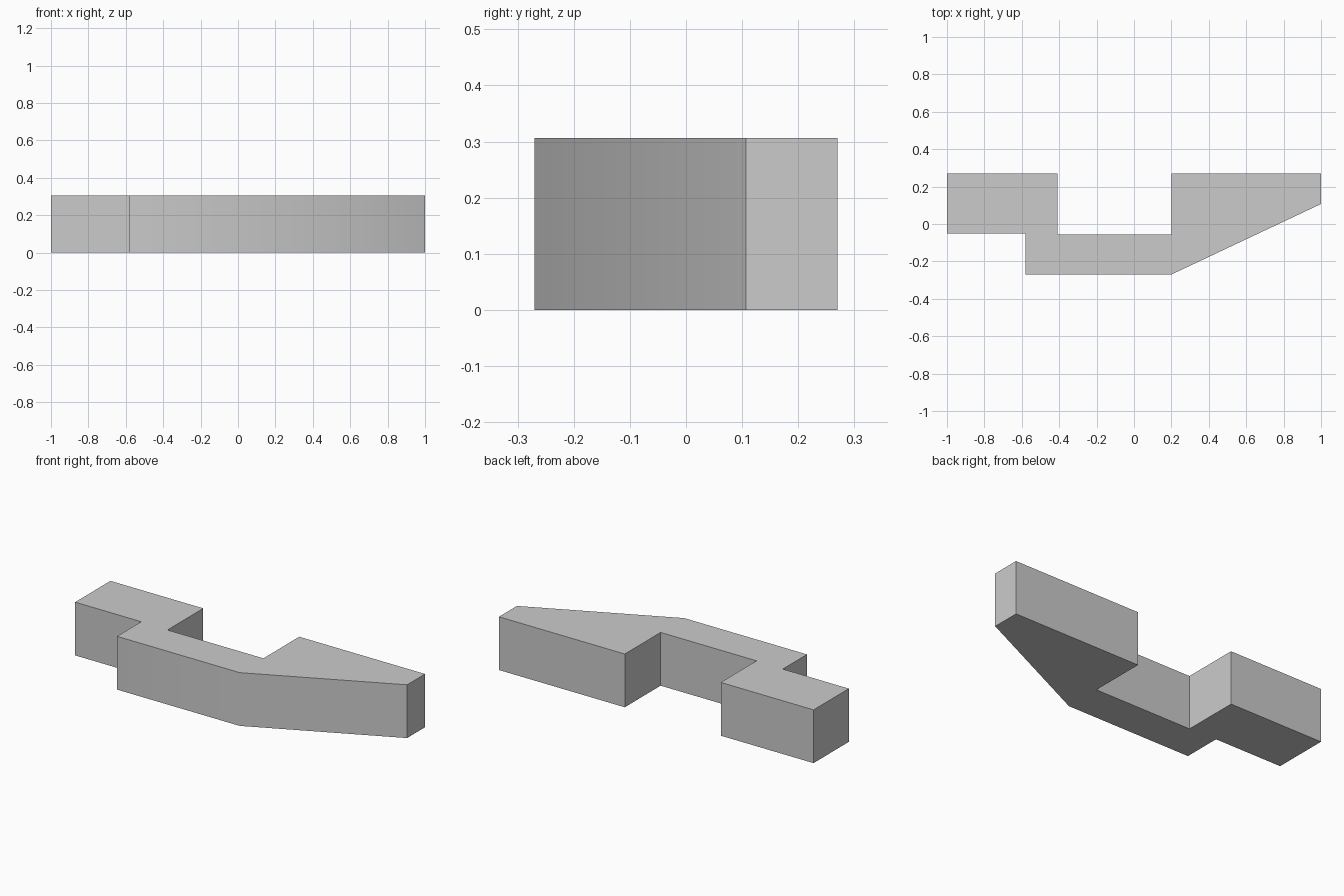
import bpy
import bmesh
import math

cube = bpy.data.objects.get("Cube")
if cube:
    bpy.data.objects.remove(cube, do_unlink=True)

HEIGHT = 0.306

# Plain grey finish
grey = bpy.data.materials.new("plain_grey")
grey.use_nodes = True
color = (0.6, 0.6, 0.6, 1)
grey.diffuse_color = color
grey.node_tree.nodes["Principled BSDF"].inputs["Base Color"].default_value = color

# Plan outline, counter-clockwise from the front step
outline = [
    (-0.58, -0.27), (0.2, -0.27), (1, 0.107), (1, 0.27), (0.2, 0.27),
    (0.2, -0.055), (-0.41, -0.055), (-0.41, 0.27), (-1, 0.27),
    (-1, -0.05), (-0.58, -0.05),
]

# Extrude the outline into a solid bracket
bm = bmesh.new()
base = bm.faces.new([bm.verts.new((x, y, 0)) for x, y in outline])
top = bmesh.ops.extrude_face_region(bm, geom=[base], use_keep_orig=True)
verts = [g for g in top["geom"] if isinstance(g, bmesh.types.BMVert)]
bmesh.ops.translate(bm, verts=verts, vec=(0, 0, HEIGHT))
bmesh.ops.recalc_face_normals(bm, faces=bm.faces)
mesh = bpy.data.meshes.new("bracket")
bm.to_mesh(mesh)
bm.free()
mesh.materials.append(grey)

bracket = bpy.data.objects.new("bracket", mesh)
bpy.context.collection.objects.link(bracket)

# The shallow front bend is smooth, all other edges stay sharp
bpy.context.view_layer.objects.active = bracket
bracket.select_set(True)
bpy.ops.object.shade_smooth_by_angle(angle=math.radians(30))
